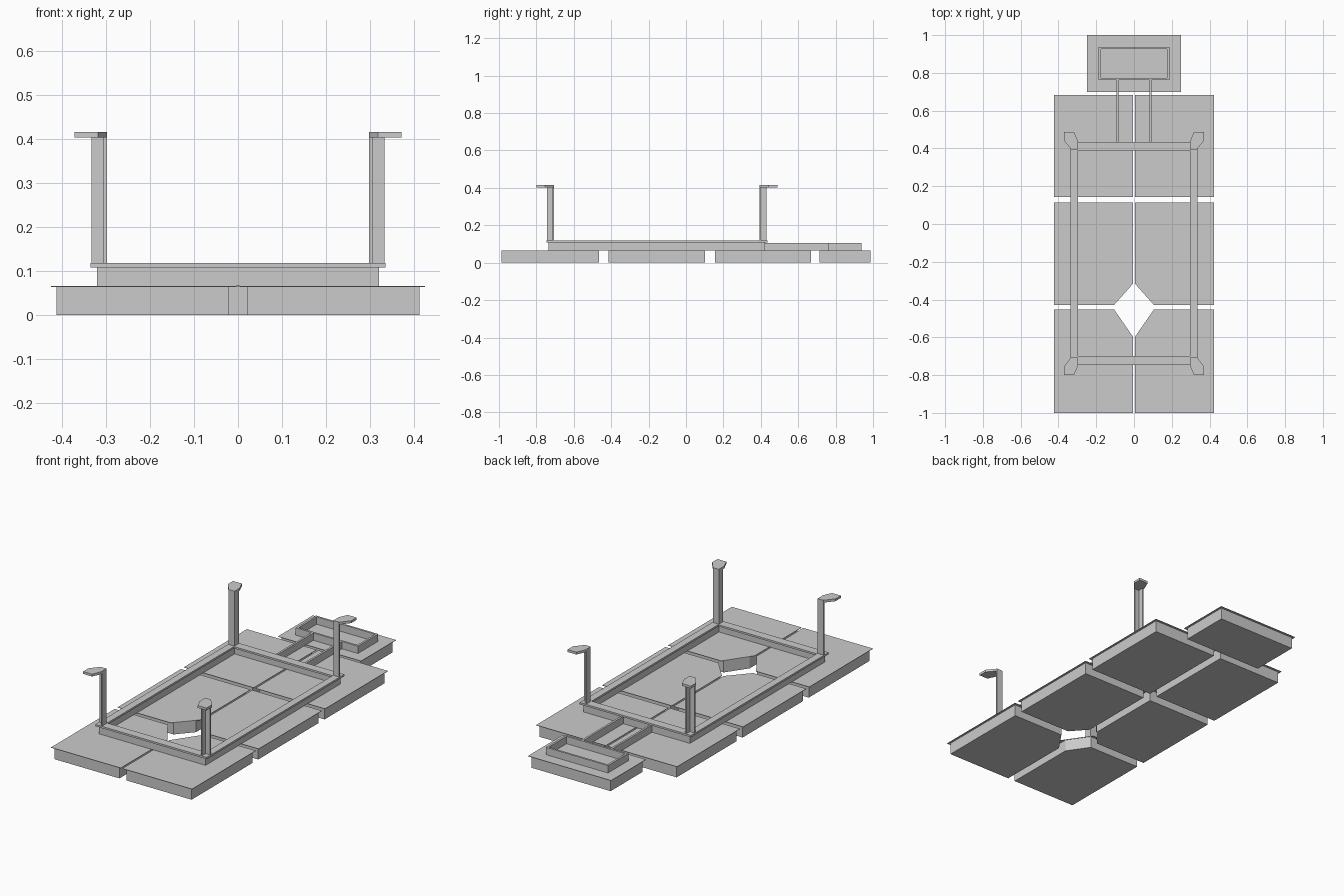
import bpy, bmesh

if "Cube" in bpy.data.objects:
    bpy.data.objects.remove(bpy.data.objects["Cube"])


def prism(name, pts, z0, z1):
    """Extrude a flat outline between two heights."""
    bm = bmesh.new()
    face = bm.faces.new([bm.verts.new((x, y, z0)) for x, y in pts])
    ext = bmesh.ops.extrude_face_region(bm, geom=[face])
    for v in ext["geom"]:
        if isinstance(v, bmesh.types.BMVert):
            v.co.z = z1
    bmesh.ops.recalc_face_normals(bm, faces=bm.faces)
    me = bpy.data.meshes.new(name)
    bm.to_mesh(me)
    bm.free()
    ob = bpy.data.objects.new(name, me)
    bpy.context.collection.objects.link(ob)
    return ob


def rect(x0, x1, y0, y1):
    return [(x0, y0), (x1, y0), (x1, y1), (x0, y1)]


def box(name, x0, x1, y0, y1, z0, z1):
    return prism(name, rect(x0, x1, y0, y1), z0, z1)


def ring(name, x, y0, y1, tx, ty, z0, z1):
    """Rectangular frame centred on x, made of four bars."""
    box(name + "_front", -x, x, y0, y0 + ty, z0, z1)
    box(name + "_back", -x, x, y1 - ty, y1, z0, z1)
    for s, tag in ((1, "_right"), (-1, "_left")):
        xs = sorted((s * x, s * (x - tx)))
        box(name + tag, *xs, y0 + ty, y1 - ty, z0, z1)


def outline(x0, x1, y0, y1, apex=None, base=None):
    """Panel outline; optional diagonal cut from (0, apex) to (0.105, base)."""
    if apex is None:
        return rect(x0, x1, y0, y1)
    k = (base - apex) / 0.105
    low = apex > base                      # cut is at the -y end
    ye = y0 if low else y1
    a, b = (x0, apex + k * x0), ((ye - apex) / k, ye)
    if low:
        return [b, (x1, y0), (x1, y1), (x0, y1), a]
    return [(x0, y0), (x1, y0), (x1, y1), b, a]


# Six padded panels with thin backing boards; four have the central cut-out
panels = [("front", -1.0, -0.453, -0.605, -0.453),
          ("middle", -0.428, 0.115, -0.31, -0.428),
          ("rear", 0.142, 0.682, None, None)]
for name, y0, y1, apex, base in panels:
    shift = 0 if apex is None else (0.005 if apex > base else -0.005)
    pad = outline(0.022, 0.412, y0 + 0.013, y1 - 0.013,
                  None if apex is None else apex + shift,
                  None if apex is None else base + shift)
    board = outline(0.005, 0.424, y0, y1, apex, base)
    for s, side in ((1, "right"), (-1, "left")):
        prism(f"{name}_pad_{side}", [(s * x, y) for x, y in pad], 0, 0.065)
        prism(f"{name}_board_{side}", [(s * x, y) for x, y in board], 0.064, 0.066)

# Head rest panel
box("head_pad", -0.238, 0.238, 0.713, 0.987, 0, 0.065)
box("head_board", -0.25, 0.25, 0.70, 1.0, 0.064, 0.066)

# Main frame: upright web with a flat flange on top
Y0, Y1 = -0.747, 0.435
ring("frame_web", 0.32, Y0 + 0.012, Y1 - 0.012, 0.012, 0.012, 0.066, 0.108)
ring("frame_flange", 0.335, Y0, Y1, 0.039, 0.047, 0.108, 0.118)

# Head rest support: two rails and a small ring
ring("head_frame", 0.187, 0.763, 0.937, 0.011, 0.011, 0.066, 0.106)
for s, side in ((1, "right"), (-1, "left")):
    box(f"head_rail_{side}", *sorted((s * 0.081, s * 0.092)), 0.42, 0.763, 0.066, 0.106)

# Corner legs: angle section opening outward, with splayed foot plates
MID = (Y0 + Y1) / 2
leg = [(0.297, 0.394), (0.332, 0.394), (0.332, 0.402), (0.305, 0.402),
       (0.305, 0.431), (0.297, 0.431)]
foot = [(0.297, 0.394), (0.332, 0.394), (0.371, 0.442), (0.371, 0.488),
        (0.318, 0.488), (0.297, 0.44)]
for sx, xt in ((1, "right"), (-1, "left")):
    for back, yt in ((True, "back"), (False, "front")):
        place = lambda pts: [(sx * x, y if back else 2 * MID - y) for x, y in pts]
        prism(f"leg_{yt}_{xt}", place(leg), 0.118, 0.404)
        prism(f"foot_{yt}_{xt}", place(foot), 0.403, 0.416)
